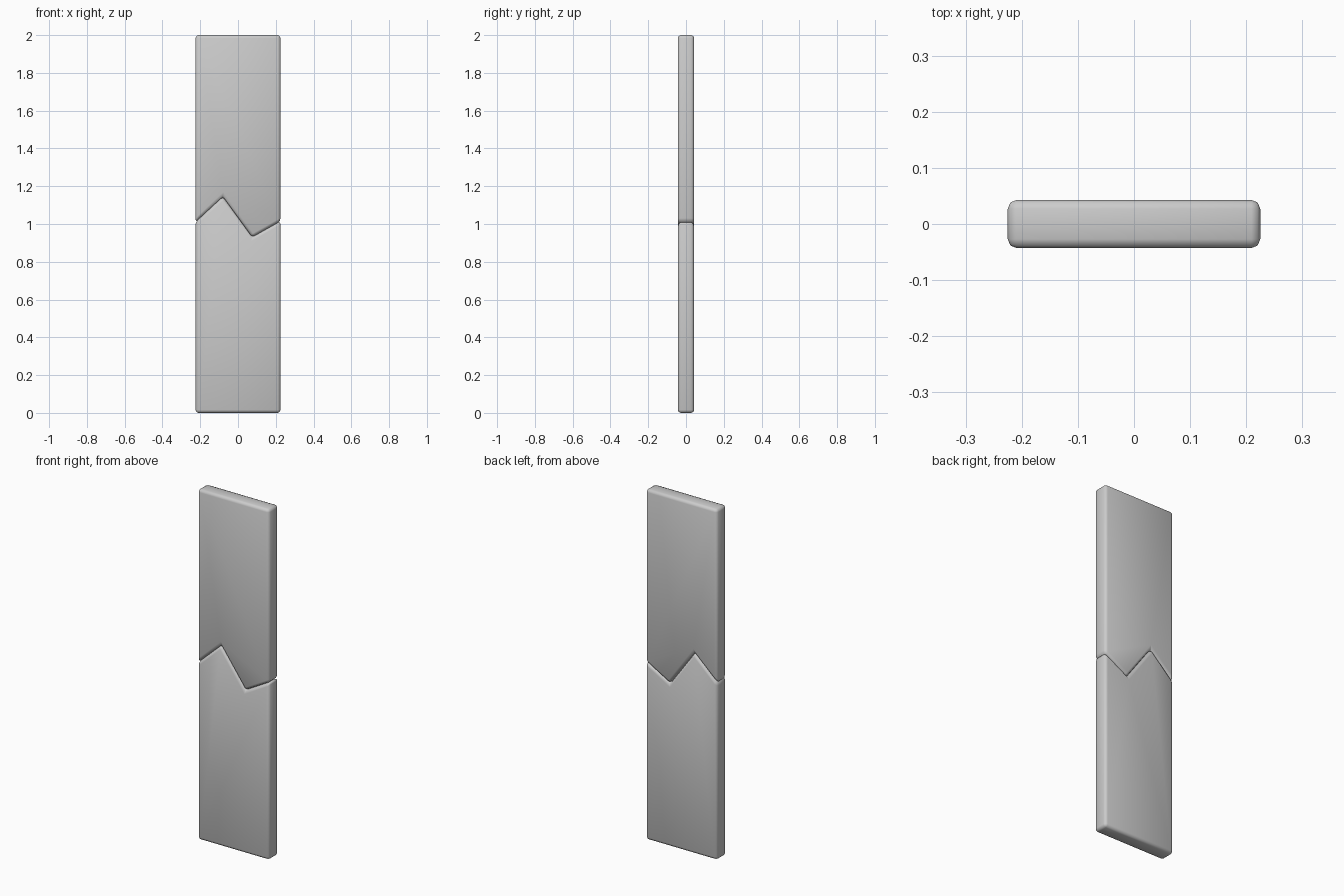
import bpy, bmesh

if "Cube" in bpy.data.objects:
    bpy.data.objects.remove(bpy.data.objects["Cube"])

HALF_W, HALF_D, HEIGHT = 0.225, 0.043, 2.0
# zigzag break line, left to right (x, z)
CRACK = [(-HALF_W, 1.01), (-0.08, 1.145), (0.075, 0.93), (HALF_W, 1.015)]


def plank_half(name, end_z):
    # outline of one half: crack line closed by the square end
    outline = CRACK + [(HALF_W, end_z), (-HALF_W, end_z)]
    bm = bmesh.new()
    face = bm.faces.new([bm.verts.new((x, -HALF_D, z)) for x, z in outline])
    ext = bmesh.ops.extrude_face_region(bm, geom=[face])
    verts = [g for g in ext["geom"] if isinstance(g, bmesh.types.BMVert)]
    bmesh.ops.translate(bm, vec=(0, 2 * HALF_D, 0), verts=verts)
    bmesh.ops.recalc_face_normals(bm, faces=bm.faces)
    mesh = bpy.data.meshes.new(name)
    bm.to_mesh(mesh)
    bm.free()
    obj = bpy.data.objects.new(name, mesh)
    bpy.context.collection.objects.link(obj)
    # softened edges
    bevel = obj.modifiers.new("soft_edges", 'BEVEL')
    bevel.width = 0.016
    bevel.segments = 2
    bevel.limit_method = 'ANGLE'
    for p in mesh.polygons:
        p.use_smooth = True
    return obj


plank_half("lower_plank", 0.0)
plank_half("upper_plank", HEIGHT)
